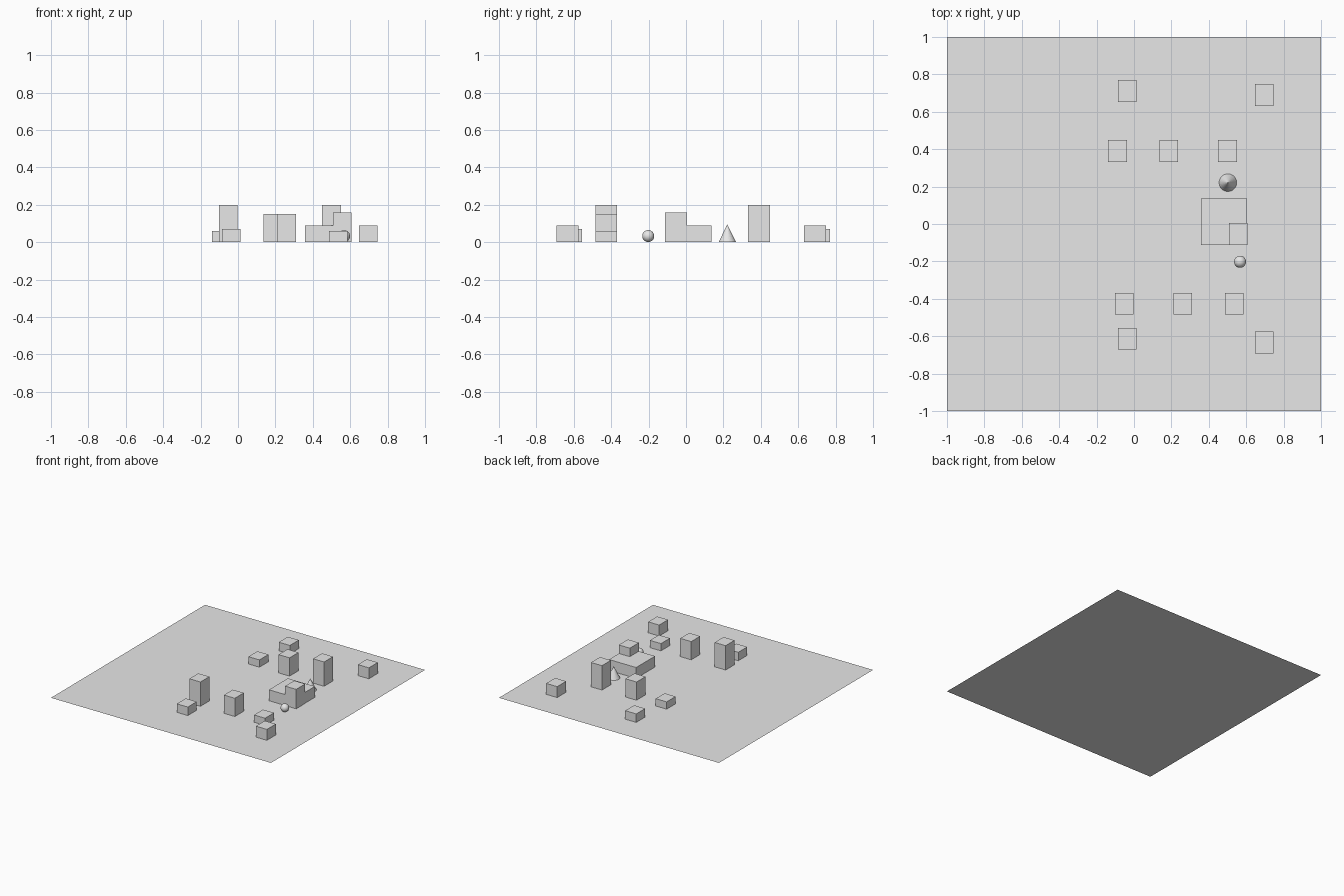
import bpy

if "Cube" in bpy.data.objects:
    bpy.data.objects.remove(bpy.data.objects["Cube"], do_unlink=True)

grey = bpy.data.materials.new("light_grey")
grey.use_nodes = True
grey.diffuse_color = (0.8, 0.8, 0.8, 1)
grey.node_tree.nodes["Principled BSDF"].inputs["Base Color"].default_value = grey.diffuse_color


def finish(name):
    """Name the active object and give it the shared material."""
    obj = bpy.context.object
    obj.name = name
    obj.data.materials.append(grey)
    return obj


def block(name, x, y, height, width=0.1, depth=0.116):
    """Box standing on the ground, centred on x, y."""
    bpy.ops.mesh.primitive_cube_add(size=1, location=(x, y, height / 2))
    obj = finish(name)
    obj.scale = (width, depth, height)


# Ground sheet
bpy.ops.mesh.primitive_plane_add(size=2)
finish("ground")

# Two rows of blocks: low, medium and tall in each
low, medium, tall = 0.06, 0.15, 0.2
for row, y, layout in (
    ("back", 0.39, ((-0.088, low), (0.186, medium), (0.5, tall))),
    ("front", -0.427, ((-0.052, tall), (0.261, medium), (0.536, low))),
):
    for i, (x, height) in enumerate(layout):
        block(f"{row}_row_block_{i + 1}", x, y, height)

# Outer corner blocks
for side, inner_y, outer_y in (("back", 0.711, 0.69), ("front", -0.614, -0.634)):
    block(f"{side}_inner_block", -0.036, inner_y, 0.07)
    block(f"{side}_outer_block", 0.697, outer_y, 0.09)

# Central building with a raised corner
block("building_base", 0.482, 0.012, 0.09, 0.246, 0.246)
block("building_tower", 0.557, -0.053, 0.16, 0.1, 0.118)

# Cone and ball beside the building
bpy.ops.mesh.primitive_cone_add(vertices=32, radius1=0.047, depth=0.095,
                                location=(0.502, 0.221, 0.0475))
finish("cone")
bpy.ops.mesh.primitive_uv_sphere_add(segments=32, ring_count=16, radius=0.032,
                                     location=(0.567, -0.202, 0.033))
finish("ball")
bpy.ops.object.shade_smooth_by_angle()
